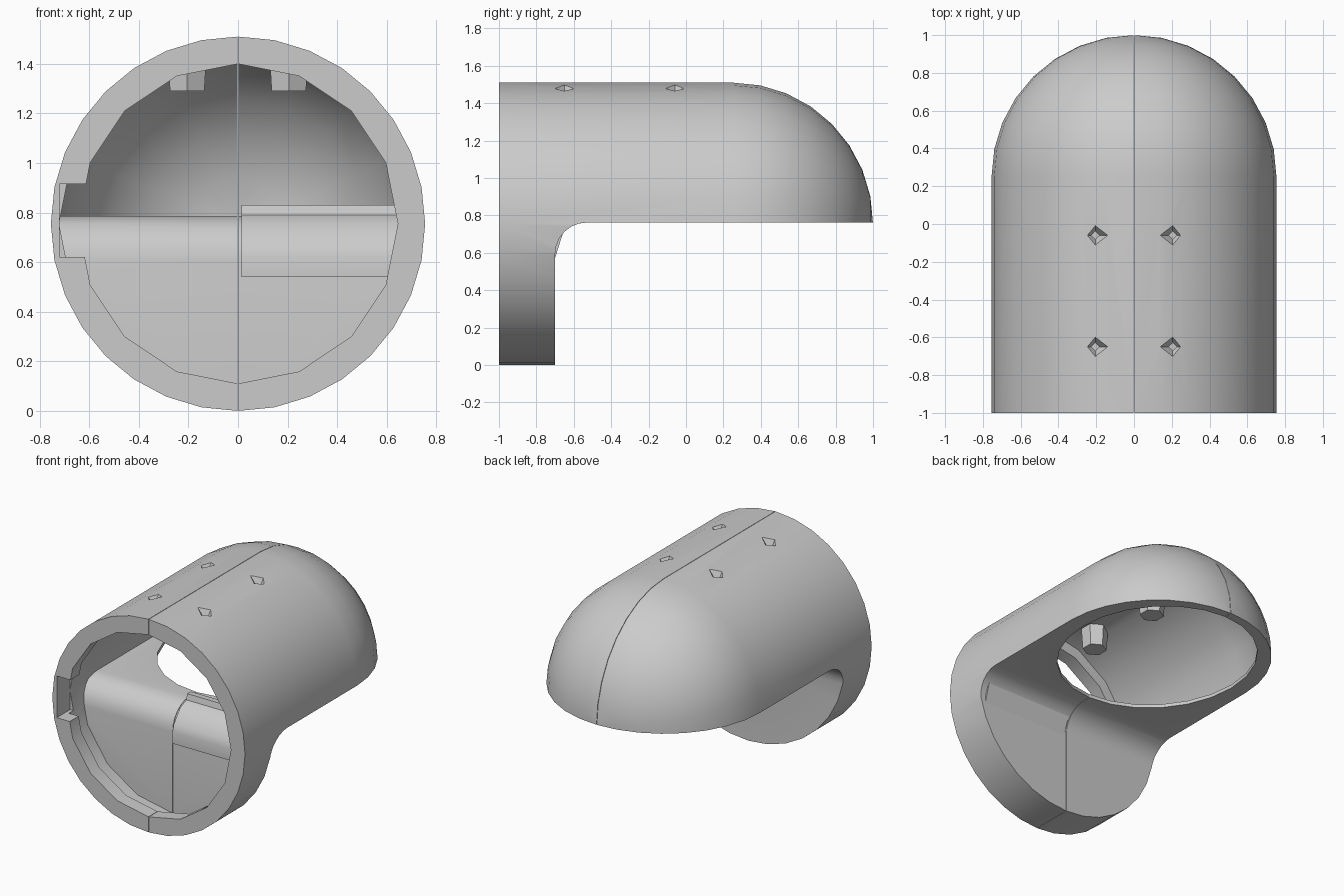
import bpy, bmesh, math
from mathutils import Matrix

if "Cube" in bpy.data.objects:
    bpy.data.objects.remove(bpy.data.objects["Cube"], do_unlink=True)

R = 0.755      # outer radius, also the height of the tube axis
WALL = 0.722   # inner radius of the thin wall
RIM = 0.645    # inner radius of the front rim

grey = bpy.data.materials.new("light grey plastic")
grey.use_nodes = True
COLOUR = (0.6, 0.6, 0.6, 1)
grey.diffuse_color = COLOUR
grey.node_tree.nodes["Principled BSDF"].inputs["Base Color"].default_value = COLOUR


def finish(name, bm):
    bmesh.ops.recalc_face_normals(bm, faces=bm.faces)
    mesh = bpy.data.meshes.new(name)
    bm.to_mesh(mesh)
    bm.free()
    mesh.materials.append(grey)
    ob = bpy.data.objects.new(name, mesh)
    bpy.context.collection.objects.link(ob)
    return ob


def revolve(name, profile, sides):
    """Lathe (radius, y) points around the tube axis; the ends lie on the axis."""
    bm = bmesh.new()
    rings = []
    for r, y in profile:
        if r == 0:
            rings.append([bm.verts.new((0, y, R))] * sides)
            continue
        angles = [math.tau * i / sides for i in range(sides)]
        rings.append([bm.verts.new((r * math.sin(a), y, R + r * math.cos(a))) for a in angles])
    for a, b in zip(rings, rings[1:]):
        for i in range(sides):
            j = (i + 1) % sides
            bm.faces.new(dict.fromkeys((a[i], a[j], b[j], b[i])))
    return finish(name, bm)


def prism(name, points, direction):
    """Extrude a closed outline along a direction."""
    bm = bmesh.new()
    face = bm.faces.new([bm.verts.new(p) for p in points])
    moved = bmesh.ops.extrude_face_region(bm, geom=[face])["geom"]
    bmesh.ops.translate(bm, vec=direction,
                        verts=[v for v in moved if isinstance(v, bmesh.types.BMVert)])
    return finish(name, bm)


def box(name, low, high):
    (x, y, z), (a, b, c) = low, high
    return prism(name, [(x, y, z), (a, y, z), (a, b, z), (x, b, z)], (0, 0, c - z))


def cone(name, sides, r_low, r_high, x, y, low, high):
    bm = bmesh.new()
    bmesh.ops.create_cone(bm, cap_ends=True, segments=sides, radius1=r_low, radius2=r_high,
                          depth=high - low,
                          matrix=Matrix.Translation((x, y, (low + high) / 2)))
    return finish(name, bm)


def cut(target, cutter):
    mod = target.modifiers.new("cut", "BOOLEAN")
    mod.operation = "DIFFERENCE"
    mod.solver = "EXACT"
    mod.object = cutter
    graph = bpy.context.evaluated_depsgraph_get()
    mesh = bpy.data.meshes.new_from_object(target.evaluated_get(graph))
    target.modifiers.clear()
    target.data = mesh
    bpy.data.objects.remove(cutter, do_unlink=True)


def dome(radius, length, start, steps):
    quarter = [math.pi / 2 * i / steps for i in range(steps)]
    return ([(radius * math.cos(a), start + length * math.sin(a)) for a in quarter]
            + [(0, start + length)])


def trim(name, y, z, fillet):
    """Space behind the front plate and under the hood, with a rounded corner."""
    arc = [math.pi / 2 * i / 6 for i in range(7)]
    outline = [(-1, y + fillet - fillet * math.cos(a), z - fillet + fillet * math.sin(a)) for a in arc]
    outline += [(-1, 2, z), (-1, 2, -1), (-1, y, -1)]
    return prism(name, outline, (2, 0, 0))


# Tube with a domed back, cut away below
shell = revolve("shell", [(0, -1), (R, -1)] + dome(R, 0.75, 0.25, 8), 32)
cut(shell, trim("lower_trim", -0.7, 0.762, 0.17))

# Thin-walled hollow behind a narrow front rim, with a plate and a curved floor
cavity = revolve("cavity", [(0, -1.1), (RIM, -1.1), (RIM, -0.9), (WALL, -0.9)]
                 + dome(WALL, 0.71, 0.25, 6), 16)
cut(cavity, trim("floor_trim", -0.73, 0.787, 0.18))
cut(shell, cavity)

# Oval opening through the floor of the hood
oval = [(0.64 * math.cos(math.tau * i / 24), 0.24 + 0.7 * math.sin(math.tau * i / 24), 0.6)
        for i in range(24)]
cut(shell, prism("opening", oval, (0, 0, 0.22)))

# Side notch in the front rim
cut(shell, box("notch", (-0.72, -1.1, 0.62), (-0.58, -0.85, 0.915)))

# Screw pits on top with hexagonal bosses inside
bosses = []
for x in (-0.205, 0.205):
    for y in (-0.06, -0.65):
        cut(shell, cone("pit", 4, 0.015, 0.075, x, y, 1.43, 1.51))
        bosses.append(cone("screw_boss", 6, 0.08, 0.09, x, y, 1.29, 1.44))

# Seam between the two halves
cut(shell, box("seam", (-0.0015, -1.2, -0.2), (0.0015, 1.2, 1.7)))

# Overlapping lip on the inside of the left half
lip_profile = [(-0.71, 0.54), (-0.755, 0.54), (-0.755, 0.62), (-0.74, 0.67), (-0.67, 0.76),
               (-0.6, 0.79), (-0.59, 0.83), (-0.55, 0.83), (-0.55, 0.775), (-0.65, 0.73)]
lip = prism("inner_lip", [(0.015, y, z) for y, z in lip_profile], (0.685, 0, 0))

# Smooth shading with sharp edges kept
for ob in bpy.context.selected_objects:
    ob.select_set(False)
for ob in [shell, lip] + bosses:
    ob.select_set(True)
bpy.context.view_layer.objects.active = shell
bpy.ops.object.shade_smooth_by_angle(angle=math.radians(30))
